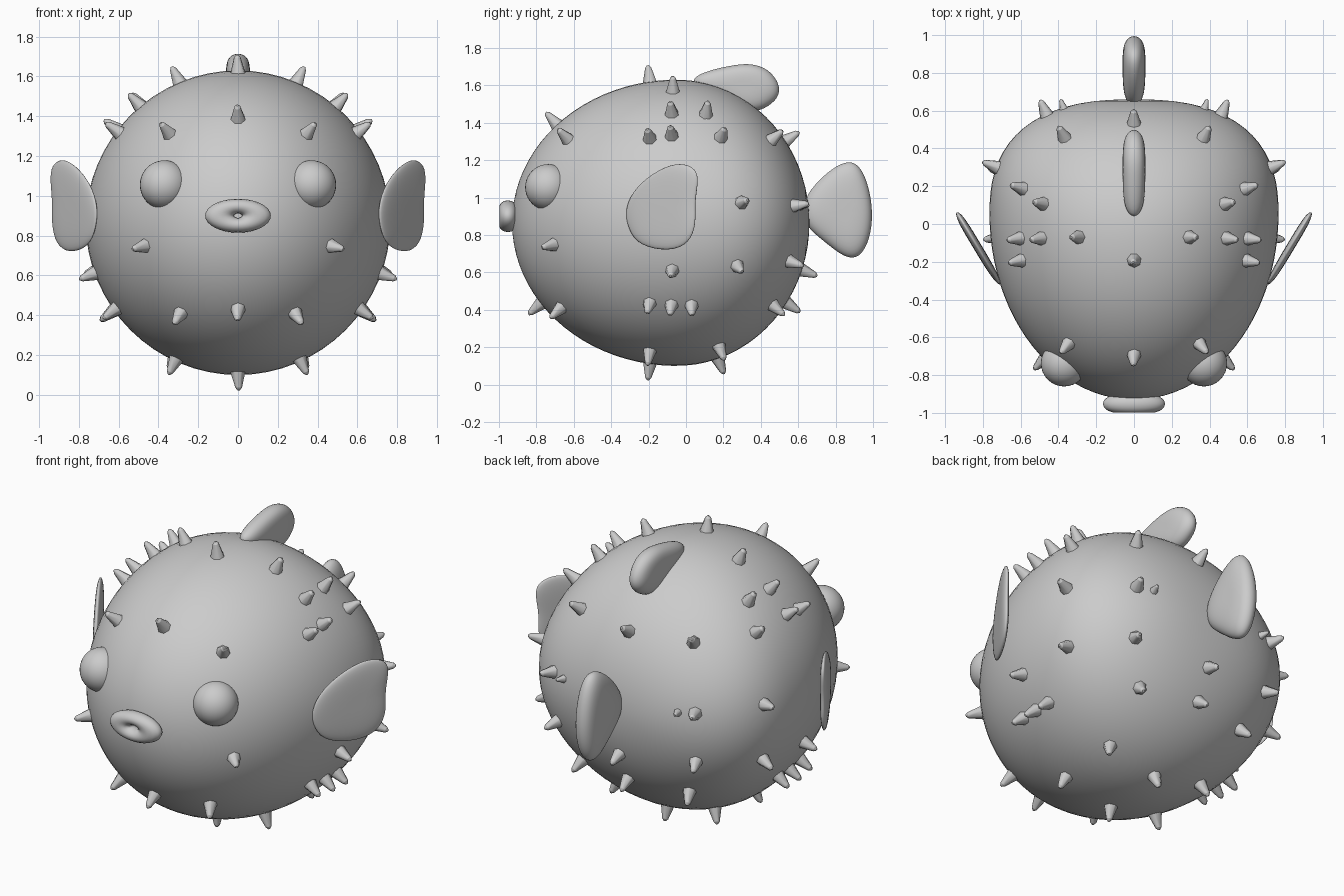
import bpy, bmesh, math
from mathutils import Vector

if "Cube" in bpy.data.objects:
    bpy.data.objects.remove(bpy.data.objects["Cube"])

CZ, R = 0.865, 0.765


def finish(name, bm, angle=None):
    bmesh.ops.recalc_face_normals(bm, faces=bm.faces[:])
    me = bpy.data.meshes.new(name)
    bm.to_mesh(me)
    bm.free()
    for p in me.polygons:
        p.use_smooth = True
    ob = bpy.data.objects.new(name, me)
    bpy.context.collection.objects.link(ob)
    if angle:
        bpy.ops.object.select_all(action='DESELECT')
        bpy.context.view_layer.objects.active = ob
        ob.select_set(True)
        bpy.ops.object.shade_smooth_by_angle(angle=math.radians(angle))
    return ob


# Body: rings lofted along y, fuller at the back when seen from above
def half(y, mid, front, back, power):
    t, e = ((mid - y) / front, 2) if y < mid else ((y - mid) / back, power)
    return R * max(0.0, 1 - t ** e) ** (1 / e)


def make_body(rings=40, sides=64):
    bm = bmesh.new()
    loops = []
    for i in range(1, rings):
        y = -0.135 - 0.795 * math.cos(math.pi * i / rings)
        w, h = half(y, 0.05, 0.98, 0.61, 2.5), half(y, -0.05, 0.88, 0.71, 2)
        loops.append([bm.verts.new((w * math.cos(a), y, CZ + h * math.sin(a)))
                      for a in (2 * math.pi * k / sides for k in range(sides))])
    tips = [bm.verts.new((0, y, CZ)) for y in (-0.93, 0.66)]
    for k in range(sides):
        n = (k + 1) % sides
        for a, b in zip(loops, loops[1:]):
            bm.faces.new((a[k], a[n], b[n], b[k]))
        bm.faces.new((tips[0], loops[0][k], loops[0][n]))
        bm.faces.new((tips[1], loops[-1][k], loops[-1][n]))
    return finish("body", bm)


# Fins: lens-shaped solids from a (y, z) outline
def make_fin(name, outline, thick, place):
    n = len(outline)
    cy, cz = (sum(p[i] for p in outline) / n for i in (0, 1))
    bm = bmesh.new()

    def ring(s, d):
        return [bm.verts.new(place(cy + s * (y - cy), cz + s * (z - cz), d)) for y, z in outline]
    edge = ring(1.06, 0)
    for sign in (1, -1):
        rim, inner = ring(0.88, sign * thick * 0.8), ring(0.45, sign * thick)
        mid = bm.verts.new(place(cy, cz, sign * thick))
        for k in range(n):
            m = (k + 1) % n
            bm.faces.new((edge[k], edge[m], rim[m], rim[k]))
            bm.faces.new((rim[k], rim[m], inner[m], inner[k]))
            bm.faces.new((inner[k], inner[m], mid))
    ob = finish(name, bm)
    ob.modifiers.new("Smooth", 'SUBSURF').levels = 2
    ob.modifiers["Smooth"].render_levels = 2
    return ob


body = make_body()

dorsal = [(0.0, 1.62), (0.1, 1.675), (0.235, 1.705), (0.34, 1.72), (0.44, 1.69), (0.5, 1.61),
          (0.5, 1.545), (0.45, 1.49), (0.34, 1.44), (0.15, 1.52)]
tail = [(0.62, 1.0), (0.77, 1.155), (0.88, 1.205), (0.94, 1.155), (0.98, 1.05), (1.0, 0.915),
        (0.985, 0.78), (0.93, 0.675), (0.85, 0.675), (0.74, 0.765), (0.62, 0.86)]
pectoral = [(0.06, 1.155), (-0.03, 1.19), (-0.14, 1.155), (-0.27, 1.06), (-0.33, 0.94),
            (-0.31, 0.83), (-0.25, 0.74), (-0.085, 0.71), (0.02, 0.755), (0.055, 0.86),
            (0.045, 0.97), (0.065, 1.075)]
make_fin("dorsal_fin", dorsal, 0.06, lambda y, z, d: (d, y, z))
make_fin("tail_fin", tail, 0.06, lambda y, z, d: (d, y, z))

for side, s in (("right", 1), ("left", -1)):
    # Side fins flare outward toward the tail
    make_fin(side + "_side_fin", pectoral, 0.022,
             lambda y, z, d: (s * (0.742 + 0.6 * (y + 0.265) + 0.86 * d), y - 0.51 * d, z))
    # Eyes
    bm = bmesh.new()
    bmesh.ops.create_uvsphere(bm, u_segments=32, v_segments=20, radius=0.123)
    bmesh.ops.translate(bm, verts=bm.verts[:], vec=(s * 0.37, -0.737, 1.055))
    finish(side + "_eye", bm)

# Lips: flattened ring around a narrow slit
bpy.ops.mesh.primitive_torus_add(major_radius=0.048, minor_radius=0.037, major_segments=32,
                                 minor_segments=14, location=(0, -0.952, 0.9),
                                 rotation=(math.pi / 2, 0, 0))
lips = bpy.context.object
lips.name = "lips"
lips.scale = (1.94, 1, 1.28)
bpy.ops.object.shade_smooth()

# Spikes: blunt cones seated on the nearest point of the body
centre_spikes = [(0, -0.71, 1.41), (0, -0.80, 0.41), (0, -0.2, 1.68), (0, 0.56, 1.32),
                 (0, 0.62, 0.61), (0, 0.56, 0.42), (0, -0.2, 0.06), (0, 0.19, 0.09)]
side_spikes = [(0.36, -0.65, 1.33), (0.48, -0.72, 0.745), (0.3, -0.69, 0.39), (0.31, -0.07, 1.6),
               (0.52, -0.08, 1.48), (0.63, -0.2, 1.34), (0.63, -0.08, 1.35), (0.5, 0.11, 1.47),
               (0.6, 0.19, 1.33), (0.37, 0.46, 1.31), (0.7, 0.29, 0.97), (0.46, 0.57, 0.955),
               (0.45, 0.55, 0.66), (0.68, 0.27, 0.64), (0.77, -0.08, 0.59), (0.64, -0.2, 0.41),
               (0.64, -0.08, 0.41), (0.64, 0.03, 0.41), (0.35, 0.47, 0.42), (0.33, -0.2, 0.14),
               (0.33, 0.19, 0.17)]
small_spikes = [(0.37, 0.6, 0.95)]
bpy.context.view_layer.update()
bm = bmesh.new()


def add_spike(point, size):
    _, loc, normal, _ = body.closest_point_on_mesh(Vector(point))
    turn = normal.to_track_quat('Z', 'Y').to_matrix().to_4x4()
    for r1, r2, low, high in ((0.043, 0.017, -0.02, 0.075), (0.017, 0.006, 0.075, 0.088)):
        turn.translation = loc + normal * size * (low + high) / 2
        bmesh.ops.create_cone(bm, cap_ends=True, segments=7, radius1=r1 * size,
                              radius2=r2 * size, depth=(high - low) * size, matrix=turn)


for p in centre_spikes:
    add_spike(p, 1)
for group, size in ((side_spikes, 1), (small_spikes, 0.6)):
    for x, y, z in group:
        add_spike((x, y, z), size)
        add_spike((-x, y, z), size)
finish("spikes", bm, 50)
